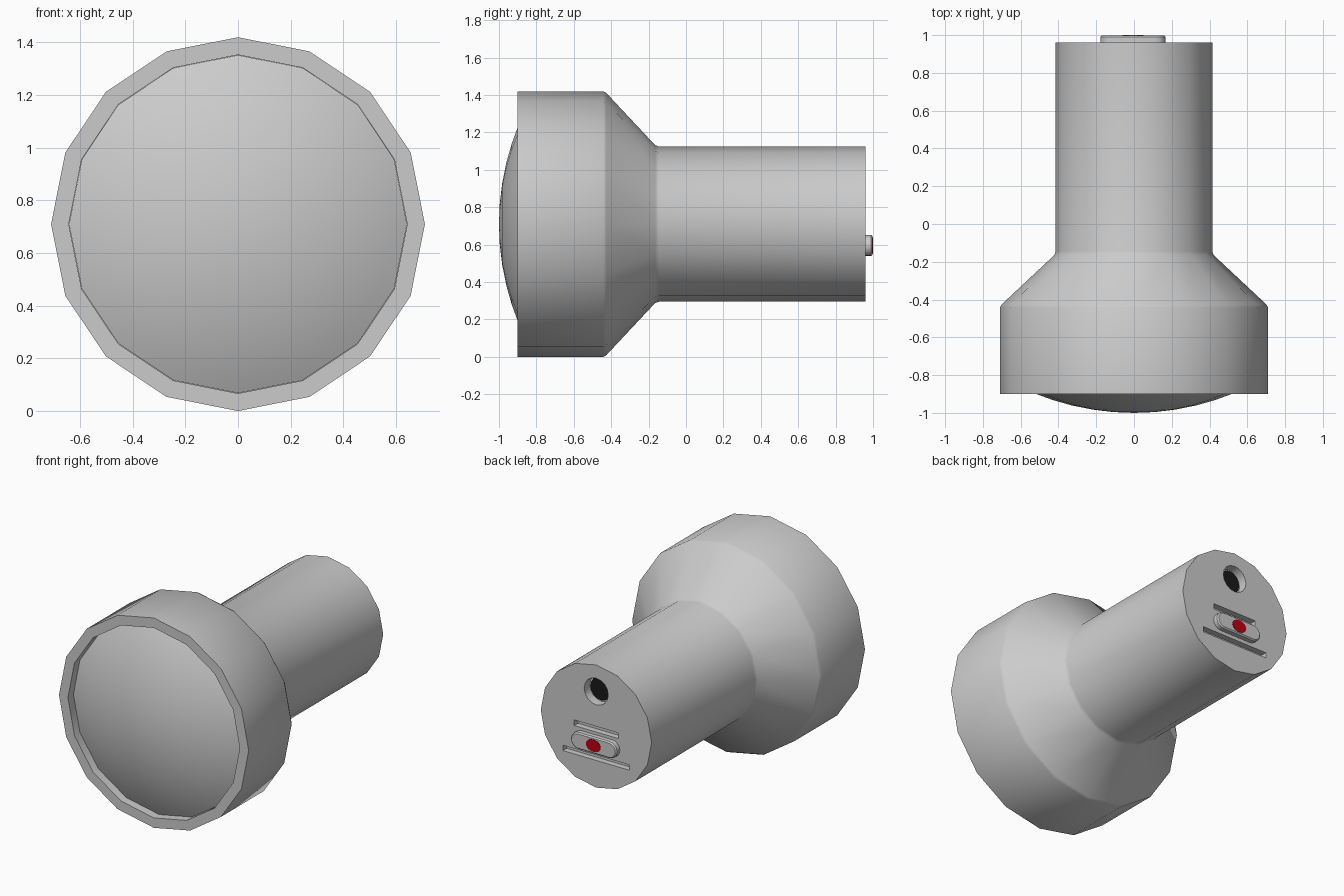
import bpy, bmesh, math

if "Cube" in bpy.data.objects:
    bpy.data.objects.remove(bpy.data.objects["Cube"])

CZ = 0.71      # height of the long axis
SIDES = 16
BACK = 0.96    # y of the rear face


def finish(bm, name, color=None):
    bmesh.ops.recalc_face_normals(bm, faces=bm.faces)
    me = bpy.data.meshes.new(name)
    bm.to_mesh(me)
    bm.free()
    ob = bpy.data.objects.new(name, me)
    bpy.context.collection.objects.link(ob)
    if color:
        mat = bpy.data.materials.new(name + "_colour")
        mat.diffuse_color = color
        mat.use_nodes = True
        mat.node_tree.nodes["Principled BSDF"].inputs["Base Color"].default_value = mat.diffuse_color
        me.materials.append(mat)
    return ob


def smooth(ob, angle=30):
    bpy.ops.object.select_all(action='DESELECT')
    ob.select_set(True)
    bpy.context.view_layer.objects.active = ob
    bpy.ops.object.shade_smooth_by_angle(angle=math.radians(angle))


def lathe(name, profile):
    """Revolve (radius, y) points around the long axis."""
    bm = bmesh.new()
    rings = []
    for r, y in profile:
        if r == 0:
            rings.append([bm.verts.new((0, y, CZ))] * SIDES)
        else:
            rings.append([bm.verts.new((r * math.cos(math.tau * k / SIDES), y,
                                        CZ + r * math.sin(math.tau * k / SIDES)))
                          for k in range(SIDES)])
    for a, b in zip(rings, rings[1:]):
        for k in range(SIDES):
            j = (k + 1) % SIDES
            quad = list(dict.fromkeys((a[k], a[j], b[j], b[k])))
            bm.faces.new(quad)
    return finish(bm, name)


def prism(name, outline, y0, y1, color=None, bevel=0):
    """Extrude an (x, z) outline along y; optional bevel on the rear rim."""
    bm = bmesh.new()
    face = bm.faces.new([bm.verts.new((x, y0, z)) for x, z in outline])
    ext = bmesh.ops.extrude_face_region(bm, geom=[face])
    verts = [g for g in ext['geom'] if isinstance(g, bmesh.types.BMVert)]
    bmesh.ops.translate(bm, verts=verts, vec=(0, y1 - y0, 0))
    if bevel:
        rim = [e for e in bm.edges if all(v in verts for v in e.verts)]
        bmesh.ops.bevel(bm, geom=rim, offset=bevel, segments=1, affect='EDGES')
    return finish(bm, name, color)


def ellipse(cx, cz, rx, rz, n=16):
    return [(cx + rx * math.cos(math.tau * k / n), cz + rz * math.sin(math.tau * k / n))
            for k in range(n)]


def box(w, z, h):
    return [(-w / 2, z - h / 2), (w / 2, z - h / 2), (w / 2, z + h / 2), (-w / 2, z + h / 2)]


def stadium(cx, cz, w, h, n=8):
    r, pts = h / 2, []
    for side, start in ((1, -math.pi / 2), (-1, math.pi / 2)):
        for k in range(n + 1):
            a = start + math.pi * k / n
            pts.append((cx + side * (w / 2 - r) + r * math.cos(a), cz + r * math.sin(a)))
    return pts


# Body: handle, flare, head and recessed front
body = lathe("torch_body", [
    (0, BACK), (0.415, BACK), (0.415, -0.145), (0.422, -0.165),
    (0.70, -0.425), (0.71, -0.442), (0.71, -0.90), (0.643, -0.90),
    (0.643, -0.835), (0, -0.835)])

# Socket and two slots cut into the rear face
for outline, depth in ((ellipse(0, 0.945, 0.09, 0.09), 0.06),
                       (box(0.33, 0.69, 0.038), 0.04),
                       (box(0.50, 0.497, 0.036), 0.04)):
    cutter = prism("cutter", outline, BACK - depth, BACK + 0.1)
    cutter.hide_render = True
    mod = body.modifiers.new("cut", 'BOOLEAN')
    mod.operation, mod.solver, mod.object = 'DIFFERENCE', 'EXACT', cutter
    bpy.context.view_layer.objects.active = body
    bpy.ops.object.modifier_apply(modifier=mod.name)
    bpy.data.objects.remove(cutter)
smooth(body)

# Domed lens
R = 1.39
lens = lathe("lens", [(r, -1.0 + R - math.sqrt(R * R - r * r))
                      for r in (0, 0.11, 0.22, 0.33, 0.43, 0.52, 0.59, 0.642)])
smooth(lens)

# Dark floor of the socket
prism("socket_floor", ellipse(0, 0.945, 0.078, 0.078), BACK - 0.065, BACK - 0.05,
      (0.01, 0.01, 0.01, 1))

# Switch with its red mark
switch = prism("switch", stadium(-0.005, 0.595, 0.345, 0.112), BACK - 0.01, 0.998, bevel=0.008)
smooth(switch)
prism("switch_mark", ellipse(-0.005, 0.595, 0.055, 0.042), 0.99, 1.0, (0.5, 0.0, 0.005, 1))
